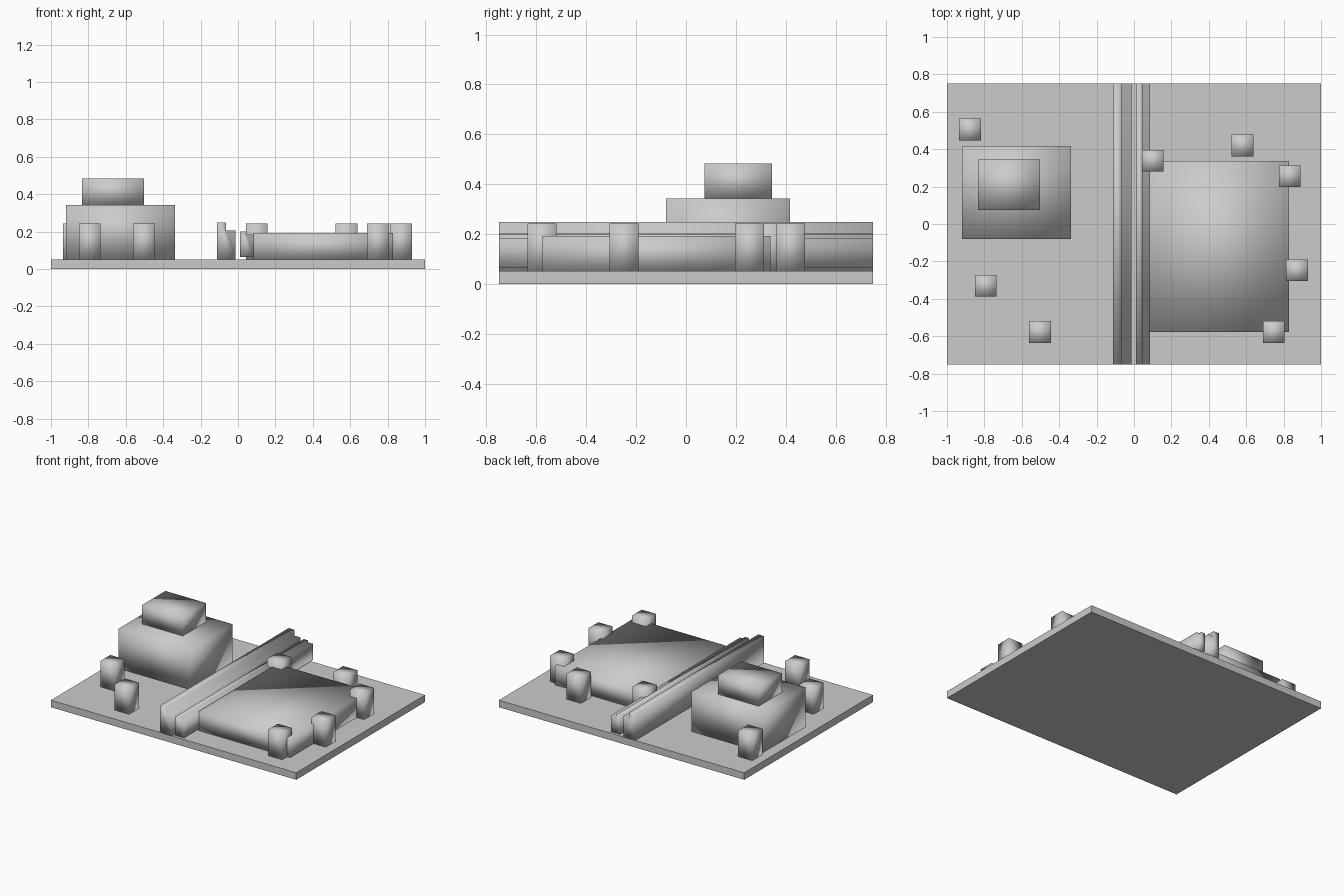
import bpy

if "Cube" in bpy.data.objects:
    bpy.data.objects.remove(bpy.data.objects["Cube"])

grey = bpy.data.materials.new("plain grey")
grey.diffuse_color = (0.6, 0.6, 0.6, 1)
grey.use_nodes = True
grey.node_tree.nodes["Principled BSDF"].inputs["Base Color"].default_value = grey.diffuse_color


def finish(obj, name, smooth):
    obj.name = name
    obj.data.materials.append(grey)
    for p in obj.data.polygons:
        p.use_smooth = smooth
    return obj


def box(name, x0, x1, y0, y1, z0, z1, smooth=True):
    bpy.ops.mesh.primitive_cube_add(size=1, location=((x0 + x1) / 2, (y0 + y1) / 2, (z0 + z1) / 2))
    obj = bpy.context.object
    obj.scale = (x1 - x0, y1 - y0, z1 - z0)
    bpy.ops.object.transform_apply(location=False, rotation=False, scale=True)
    return finish(obj, name, smooth)


def extrusion(name, profile, y0=-0.75, y1=0.75):
    # x-z outline swept along y
    n = len(profile)
    verts = [(x, y, z) for y in (y0, y1) for x, z in profile]
    faces = [tuple(range(n)), tuple(range(2 * n - 1, n - 1, -1))]
    faces += [(i, i + n, (i + 1) % n + n, (i + 1) % n) for i in range(n)]
    mesh = bpy.data.meshes.new(name)
    mesh.from_pydata(verts, [], faces)
    obj = bpy.data.objects.new(name, mesh)
    bpy.context.collection.objects.link(obj)
    return finish(obj, name, True)


# Ground in two layers
box("base_slab", -1, 1, -0.75, 0.75, 0, 0.026, False)
box("ground_slab", -1, 1, -0.75, 0.75, 0.026, 0.052, False)

# Stepped building
box("building_lower", -0.92, -0.336, -0.08, 0.418, 0.05, 0.343)
box("building_upper", -0.834, -0.503, 0.075, 0.345, 0.343, 0.483)

# Low wide platform
box("platform", 0.083, 0.83, -0.578, 0.338, 0.05, 0.193)

# Long barriers: tall stepped one and lower stepped one
extrusion("tall_barrier", [(-0.112, 0.052), (-0.014, 0.052), (-0.014, 0.205),
                           (-0.064, 0.205), (-0.064, 0.248), (-0.112, 0.248)])
extrusion("low_barrier", [(0.012, 0.064), (0.085, 0.064), (0.085, 0.185),
                          (0.045, 0.185), (0.045, 0.2), (0.012, 0.2)])

# Scattered square posts
posts = [(-0.877, 0.505), (-0.793, -0.33), (-0.503, -0.577), (0.1, 0.338),
         (0.58, 0.42), (0.832, 0.255), (0.871, -0.248), (0.747, -0.577)]
h = 0.058
for i, (x, y) in enumerate(posts):
    box(f"post_{i + 1}", x - h, x + h, y - h, y + h, 0.05, 0.242)
